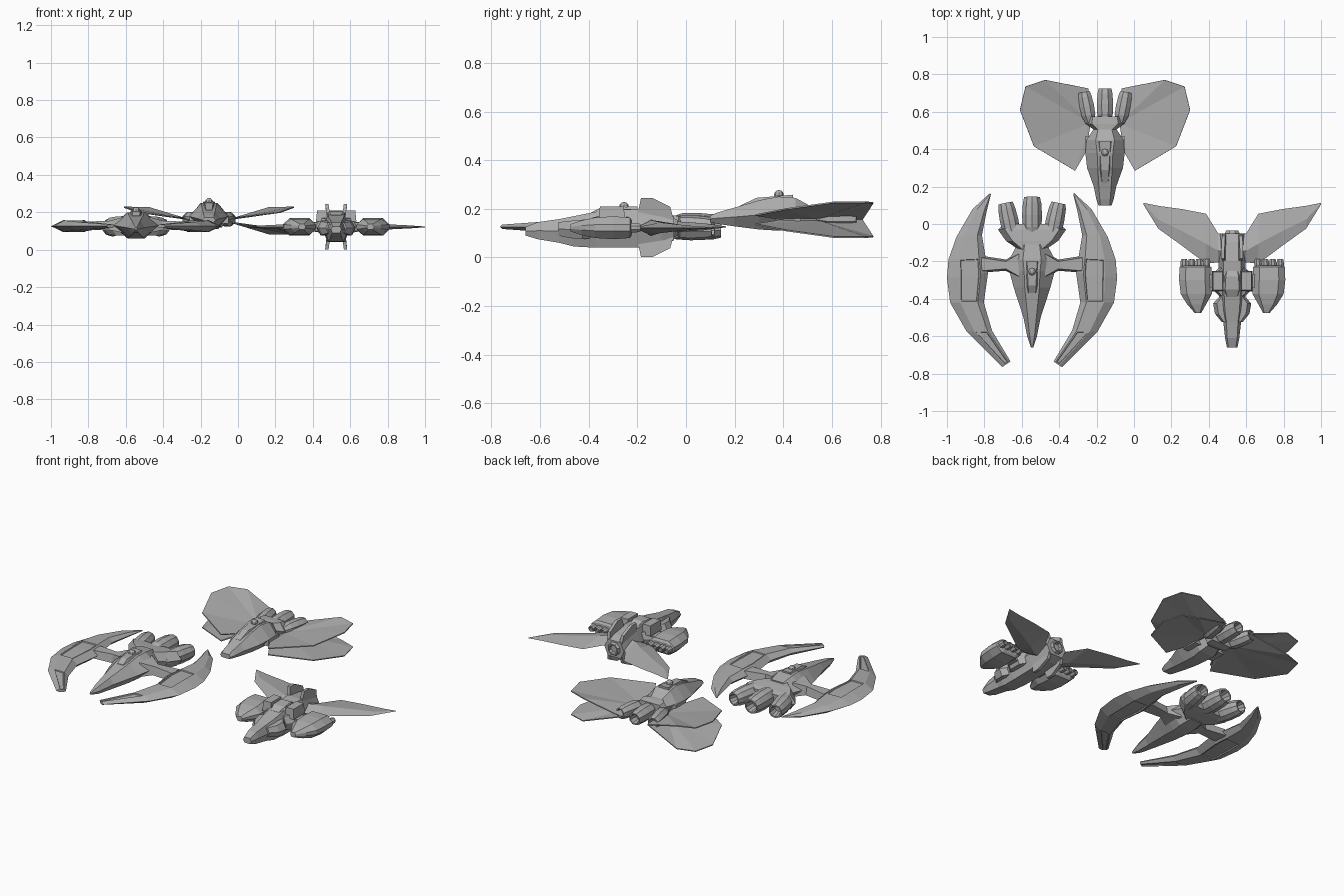
import bpy, bmesh, math
from mathutils import Vector

if "Cube" in bpy.data.objects:
    bpy.data.objects.remove(bpy.data.objects["Cube"])

hull = bpy.data.materials.new("hull_grey")
hull.diffuse_color = (0.42, 0.42, 0.42, 1)
hull.use_nodes = True
hull.node_tree.nodes["Principled BSDF"].inputs["Base Color"].default_value = hull.diffuse_color


def finish(name, bm):
    bmesh.ops.recalc_face_normals(bm, faces=bm.faces)
    me = bpy.data.meshes.new(name)
    bm.to_mesh(me)
    bm.free()
    me.materials.append(hull)
    ob = bpy.data.objects.new(name, me)
    bpy.context.collection.objects.link(ob)
    return ob


def skin(name, rings, panels=None):
    """Skin a closed tube over equal-length rings; panels picks faces to inset."""
    bm = bmesh.new()
    vs = [[bm.verts.new(p) for p in r] for r in rings]
    n = len(vs[0])
    picked = []
    for i in range(len(vs) - 1):
        for j in range(n):
            k = (j + 1) % n
            f = bm.faces.new((vs[i][j], vs[i][k], vs[i + 1][k], vs[i + 1][j]))
            if panels and panels(i, j):
                picked.append(f)
    bm.faces.new(vs[0])
    bm.faces.new(vs[-1])
    bmesh.ops.recalc_face_normals(bm, faces=bm.faces)
    if picked:
        bmesh.ops.inset_region(bm, faces=picked, thickness=0.008, depth=0)
        bmesh.ops.inset_region(bm, faces=picked, thickness=0.003, depth=-0.006)
    return finish(name, bm)


def hexloft(name, cx, sections):
    """Six-sided body along y; section = (y, half width, bottom, top, flat share)."""
    rings = []
    for y, w, b, t, k in sections:
        m = (b + t) / 2
        rings.append([(cx + w, y, m), (cx + w * k, y, t), (cx - w * k, y, t),
                      (cx - w, y, m), (cx - w * k, y, b), (cx + w * k, y, b)])
    return skin(name, rings)


NOZZLE = [(0, .6), (.25, .95), (.55, 1), (.85, .92), (1, .78), (1, .62), (.75, .45)]


def engine(name, p0, p1, r, sides=8, profile=NOZZLE):
    """Hollow nozzle whose axis runs from p0 (front) to p1 (back)."""
    p0, p1 = Vector(p0), Vector(p1)
    axis = p1 - p0
    q = axis.to_track_quat('Z', 'Y')
    rings = []
    for t, f in profile:
        c = p0 + axis * t
        rings.append([c + q @ Vector((r * f * math.cos(a), r * f * math.sin(a), 0))
                      for a in [(i + .5) * 2 * math.pi / sides for i in range(sides)]])
    return skin(name, rings)


def dome(name, loc, r):
    bm = bmesh.new()
    bmesh.ops.create_uvsphere(bm, u_segments=8, v_segments=6, radius=r)
    bmesh.ops.translate(bm, verts=bm.verts, vec=loc)
    return finish(name, bm)


def box(name, cx, x0, x1, y0, y1, z0, z1, slope=0.0):
    """Box from x0 to x1 beside cx, top shrunk by slope."""
    return skin(name, [
        [(cx + x0, y0, z0), (cx + x1, y0, z0), (cx + x1, y1, z0), (cx + x0, y1, z0)],
        [(cx + x0 + slope, y0 + slope, z1), (cx + x1 - slope, y0 + slope, z1),
         (cx + x1 - slope, y1 - slope, z1), (cx + x0 + slope, y1 - slope, z1)]])


SIDES = ((1, "right"), (-1, "left"))

# ---------- Crescent-wing ship ----------
A = -0.545
hexloft("crescent_body", A, [
    (-.66, .006, .105, .118, .5), (-.60, .026, .09, .135, .5), (-.50, .046, .08, .155, .5),
    (-.34, .098, .066, .185, .4), (-.25, .122, .06, .2, .35), (-.19, .122, .062, .2, .4),
    (-.11, .08, .07, .185, .5)])
hexloft("crescent_engine_block", A, [
    (-.135, .075, .075, .18, .7), (-.09, .14, .075, .178, .75),
    (-.03, .182, .08, .17, .8), (.0, .15, .085, .16, .8)])
hexloft("crescent_cockpit", A, [
    (-.37, .024, .16, .182, .8), (-.33, .03, .16, .205, .7), (-.2, .038, .16, .21, .7)])
dome("crescent_turret", (A, -.255, .208), .02)
engine("crescent_engine_middle", (A, -.07, .13), (A, .145, .125), .056, 10)

# Wing stations: outer x, outer y, inner x, inner y, half thickness
crescent = [(.225, .165, .22, .16, .002), (.318, .08, .242, .07, .014),
            (.405, -.07, .268, -.06, .024), (.447, -.19, .248, -.18, .03),
            (.455, -.29, .235, -.26, .032), (.438, -.42, .258, -.42, .03),
            (.35, -.575, .214, -.57, .022), (.16, -.765, .115, -.735, .009)]
for s, side in SIDES:
    rings = []
    for ox, oy, ix, iy, t in crescent:
        o, i = Vector((A + s * ox, oy, .126)), Vector((A + s * ix, iy, .126))
        up = Vector((0, 0, t))
        a, b = o.lerp(i, .3), o.lerp(i, .82)
        rings.append([o, a + up, b + up, i, b - up, a - up])
    skin("crescent_wing_" + side, rings,
         lambda i, j: j in (1, 4) and i in (3, 4, 6))
    # Strut joining wing to body
    skin("crescent_strut_" + side, [
        [(A + s * d, y0, zb), (A + s * d, y1, zb), (A + s * d, y1 - .01, zt), (A + s * d, y0 + .01, zt)]
        for d, y0, y1, zb, zt in ((.07, -.29, -.15, .09, .175), (.14, -.25, -.19, .105, .155),
                                  (.27, -.26, -.17, .105, .15))])
    engine("crescent_engine_" + side, (A + s * .1, -.09, .125), (A + s * .142, .112, .12), .052, 10)

# ---------- Fan-wing ship ----------
B = -0.155
hexloft("fan_body", B, [
    (.098, .035, .145, .172, .7), (.13, .046, .138, .185, .6), (.2, .06, .128, .205, .55),
    (.3, .096, .115, .235, .4), (.38, .105, .11, .25, .4), (.45, .1, .112, .245, .5),
    (.505, .062, .13, .215, .6), (.535, .1, .12, .215, .7), (.575, .095, .125, .21, .7)])
hexloft("fan_cockpit", B, [
    (.22, .02, .18, .212, .8), (.29, .03, .2, .245, .7), (.44, .04, .2, .258, .75)])
dome("fan_turret", (B, .382, .257), .02)
engine("fan_engine_middle", (B, .54, .168), (B, .725, .165), .047, 8)
fan = [(.09, .725, .155), (.32, .77, .225), (.425, .735, .227), (.455, .61, .227),
       (.38, .415, .2), (.16, .285, .174), (.1, .39, .158)]
for s, side in SIDES:
    engine("fan_engine_" + side, (B + s * .08, .54, .165), (B + s * .112, .705, .162), .042, 8)
    # Upper and lower fan panels, both spreading from the same root
    for flip, level in ((1, "upper"), (-1, "lower")):
        place = lambda p: (B + s * p[0], p[1], .155 + flip * (p[2] - .155))
        bm = bmesh.new()
        hub = bm.verts.new(place((.08, .54, .155)))
        rim = [bm.verts.new(place(p)) for p in fan]
        for a, b in zip(rim, rim[1:] + rim[:1]):
            bm.faces.new((hub, a, b))
        ob = finish(f"fan_wing_{level}_{side}", bm)
        mod = ob.modifiers.new("thickness", 'SOLIDIFY')
        mod.thickness = .006
        mod.offset = 0
    # Root bracket
    box("fan_wing_root_" + side, B, *sorted((s * .05, s * .105)), .37, .47, .14, .18)

# ---------- Swept-wing ship ----------
C = 0.525
hexloft("swept_body", C, [
    (-.66, .028, .09, .125, .7), (-.61, .038, .075, .145, .7), (-.52, .048, .06, .158, .65),
    (-.46, .065, .045, .17, .6), (-.37, .072, .04, .188, .6), (-.2, .072, .04, .2, .65),
    (-.1, .068, .05, .185, .65), (-.05, .066, .07, .17, .65)])
hexloft("swept_cheeks", C, [
    (-.525, .055, .09, .145, .8), (-.48, .092, .08, .15, .8),
    (-.425, .102, .075, .155, .8), (-.39, .07, .08, .155, .8)])
hexloft("swept_side_blocks", C, [
    (-.385, .07, .085, .165, .8), (-.345, .108, .08, .17, .8),
    (-.27, .108, .08, .17, .8), (-.235, .07, .085, .165, .8)])
hexloft("swept_canopy", C, [
    (-.39, .034, .15, .185, .8), (-.35, .05, .16, .205, .75),
    (-.28, .045, .16, .21, .75), (-.25, .035, .16, .195, .8)])
engine("swept_tail_nozzle", (C, -.12, .122), (C, -.035, .122), .045, 8)

# Wing stations: x, leading y, trailing y, half thickness
swept = [(.03, -.2, -.06, .035), (.075, -.205, -.05, .032), (.14, -.212, .055, .022),
         (.27, -.115, .08, .014), (.395, -.025, .097, .008), (.475, .105, .113, .002)]
for s, side in SIDES:
    rings = []
    for d, l, t, h in swept:
        x, m = C + s * d, l + (t - l) * .4
        rings.append([(x, l, .122), (x, m, .122 + h), (x, t, .122), (x, m, .122 - h)])
    skin("swept_wing_" + side, rings)

    # Engine pod: y, centre x, half width, half height
    rings = []
    for y, d, w, h in ((-.475, .183, .018, .015), (-.43, .19, .05, .03), (-.375, .192, .083, .042),
                       (-.3, .197, .087, .047), (-.23, .197, .085, .042), (-.222, .197, .07, .03)):
        rings.append([(C + s * d + w * a, y, .122 + h * b) for a, b in
                      ((1, .3), (.6, 1), (-.6, 1), (-1, .3), (-1, -.3), (-.6, -1), (.6, -1), (1, -.3))])
    skin("swept_pod_" + side, rings)
    for i in range(4):
        d = C + s * (.137 + .04 * i)
        engine(f"swept_pod_nozzle_{i + 1}_{side}", (d, -.24, .122), (d, -.188, .122), .021, 8)
    box("swept_pod_strut_" + side, C, *sorted((s * .06, s * .14)), -.34, -.27, .1, .145)
    box("swept_shoulder_box_" + side, C, *sorted((s * .045, s * .108)), -.36, -.25, .15, .21, .006)

    # Slanted tail fins, above and below
    for flip, level in ((1, "top"), (-1, "bottom")):
        rings = []
        for off in (-.009, .009):
            rings.append([(C + s * (d + off), y, .123 + flip * z) for y, z, d in
                          ((-.2, .05, .04), (-.185, .122, .05), (-.14, .122, .05),
                           (-.065, .085, .046), (-.05, .03, .04))])
        skin(f"swept_fin_{level}_{side}", rings)
